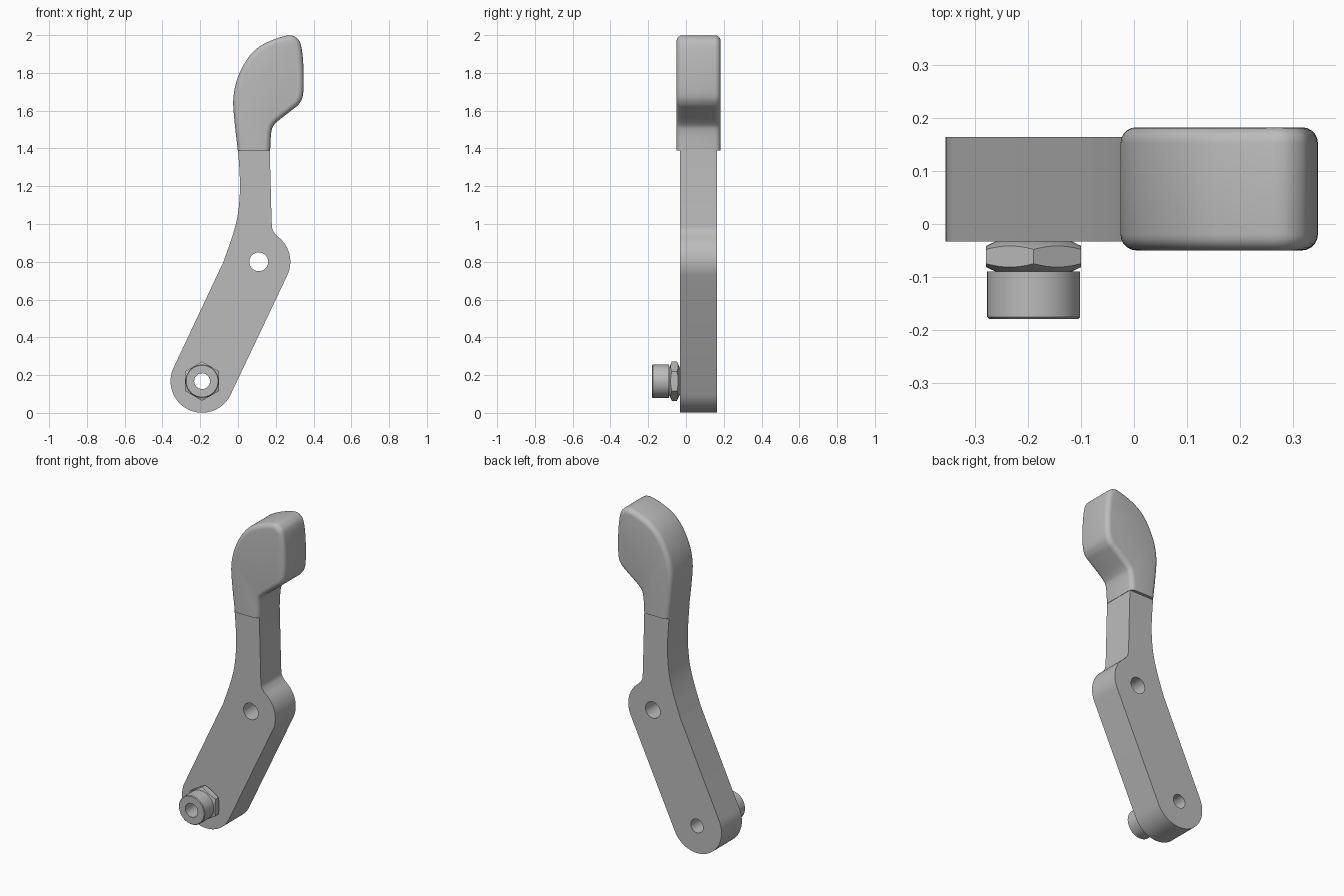
import bpy, bmesh, math
from mathutils import Vector

cube = bpy.data.objects.get("Cube")
if cube:
    bpy.data.objects.remove(cube, do_unlink=True)

grey = bpy.data.materials.new("satin grey")
grey.use_nodes = True
grey.diffuse_color = (0.5, 0.5, 0.5, 1)
grey.node_tree.nodes["Principled BSDF"].inputs["Base Color"].default_value = (0.5, 0.5, 0.5, 1)

PIVOT = Vector((-0.19, 0.168))
BOSS = Vector((0.11, 0.80))
R_ARM = 0.167


def arc(c, r, a0, a1, n):
    """Points on an arc in the x-z plane, angles in degrees."""
    angles = [math.radians(a0 + (a1 - a0) * i / n) for i in range(n + 1)]
    return [Vector((c[0] + r * math.cos(a), c[1] + r * math.sin(a))) for a in angles]


def spline(pts, steps=5):
    """Smooth open curve through the given points."""
    p = [Vector(q) for q in pts]
    p = [2 * p[0] - p[1]] + p + [2 * p[-1] - p[-2]]
    out = []
    for a, b, c, d in zip(p, p[1:], p[2:], p[3:]):
        for i in range(steps):
            t = i / steps
            out.append(0.5 * (2 * b + (c - a) * t + (2 * a - 5 * b + 4 * c - d) * t ** 2
                              + (3 * b - a - 3 * c + d) * t ** 3))
    return out + [p[-2]]


def finish(name, bm):
    bmesh.ops.recalc_face_normals(bm, faces=bm.faces[:])
    mesh = bpy.data.meshes.new(name)
    bm.to_mesh(mesh)
    bm.free()
    mesh.materials.append(grey)
    ob = bpy.data.objects.new(name, mesh)
    bpy.context.collection.objects.link(ob)
    bpy.ops.object.select_all(action='DESELECT')
    ob.select_set(True)
    bpy.context.view_layer.objects.active = ob
    bpy.ops.object.shade_smooth_by_angle(angle=math.radians(32))
    return ob


def plate(loops, y0, y1):
    """Flat plate from an outline and optional hole loops, extruded along y."""
    bm = bmesh.new()
    edges = []
    for loop in loops:
        vs = [bm.verts.new((p.x, y0, p.y)) for p in loop]
        edges += [bm.edges.new((a, b)) for a, b in zip(vs, vs[1:] + vs[:1])]
    if len(loops) == 1:
        bm.faces.new(vs)
    else:
        bmesh.ops.triangle_fill(bm, edges=edges, use_beauty=True)
    ext = bmesh.ops.extrude_face_region(bm, geom=bm.faces[:])
    moved = [g for g in ext["geom"] if isinstance(g, bmesh.types.BMVert)]
    bmesh.ops.translate(bm, verts=moved, vec=(0, y1 - y0, 0))
    return bm


def tube(name, rings, n=48):
    """Closed ring of cross-sections round the pivot axis; rings(angle) gives (radius, y)."""
    bm = bmesh.new()
    cols = []
    for i in range(n):
        a = 2 * math.pi * i / n
        cols.append([bm.verts.new((PIVOT.x + r * math.sin(a), y, PIVOT.y + r * math.cos(a)))
                     for r, y in rings(a)])
    for c, d in zip(cols, cols[1:] + cols[:1]):
        for j in range(len(c)):
            k = (j + 1) % len(c)
            bm.faces.new((c[j], d[j], d[k], c[k]))
    return finish(name, bm)


# Lever arm: round foot, boss, curved neck and two through holes
tilt = math.degrees(math.atan2(BOSS.y - PIVOT.y, BOSS.x - PIVOT.x))
outline = arc(PIVOT, R_ARM, tilt + 90, tilt + 270, 40)
outline += arc(BOSS, R_ARM, tilt - 90, 48, 20)
outline += spline([(0.2, 0.943), (0.183, 0.97), (0.178, 1.01)])
outline += [Vector((0.168, 1.39))]
outline += spline([(0.0, 1.39), (0.009, 1.26), (0.009, 1.15), (-0.003, 1.04),
                   (-0.03, 0.935), (-0.077, 0.80)], 8)
holes = [arc(BOSS, 0.05, 0, 350, 35), arc(PIVOT, 0.042, 0, 350, 35)]
finish("lever_arm", plate([outline] + holes, -0.033, 0.165))

# Grip: swept-back knob with rounded rims, square at the neck
grip = spline([(-0.001, 1.39), (-0.018, 1.54), (-0.025, 1.66), (-0.005, 1.765), (0.04, 1.86),
               (0.095, 1.925), (0.165, 1.967), (0.262, 1.998), (0.31, 1.985), (0.335, 1.94),
               (0.347, 1.82), (0.345, 1.69), (0.325, 1.638), (0.285, 1.603), (0.2, 1.535),
               (0.177, 1.49), (0.17, 1.39)])
bm = plate([grip], -0.05, 0.183)
rims = [e for e in bm.edges
        if abs(e.verts[0].co.y - e.verts[1].co.y) < 0.01
        and max(v.co.z for v in e.verts) > 1.395]
bmesh.ops.bevel(bm, geom=rims, offset=0.03, offset_type='OFFSET', segments=5,
                profile=0.5, affect='EDGES', clamp_overlap=False)
finish("grip", bm)


# Hex nut with chamfered corners on both ends
def nut_rings(a):
    r = 0.09 / math.cos((a % (math.pi / 3)) - math.pi / 6)
    drop = (r - 0.072) * 0.47
    return [(0.042, -0.033), (0.072, -0.033), (r, -0.033 - drop),
            (r, -0.09 + drop), (0.072, -0.09), (0.042, -0.09)]


tube("hex_nut", nut_rings)

# Bushing collar in front of the nut
tube("collar", lambda a: [(0.042, -0.09), (0.088, -0.09), (0.088, -0.176),
                          (0.084, -0.18), (0.042, -0.18)])
